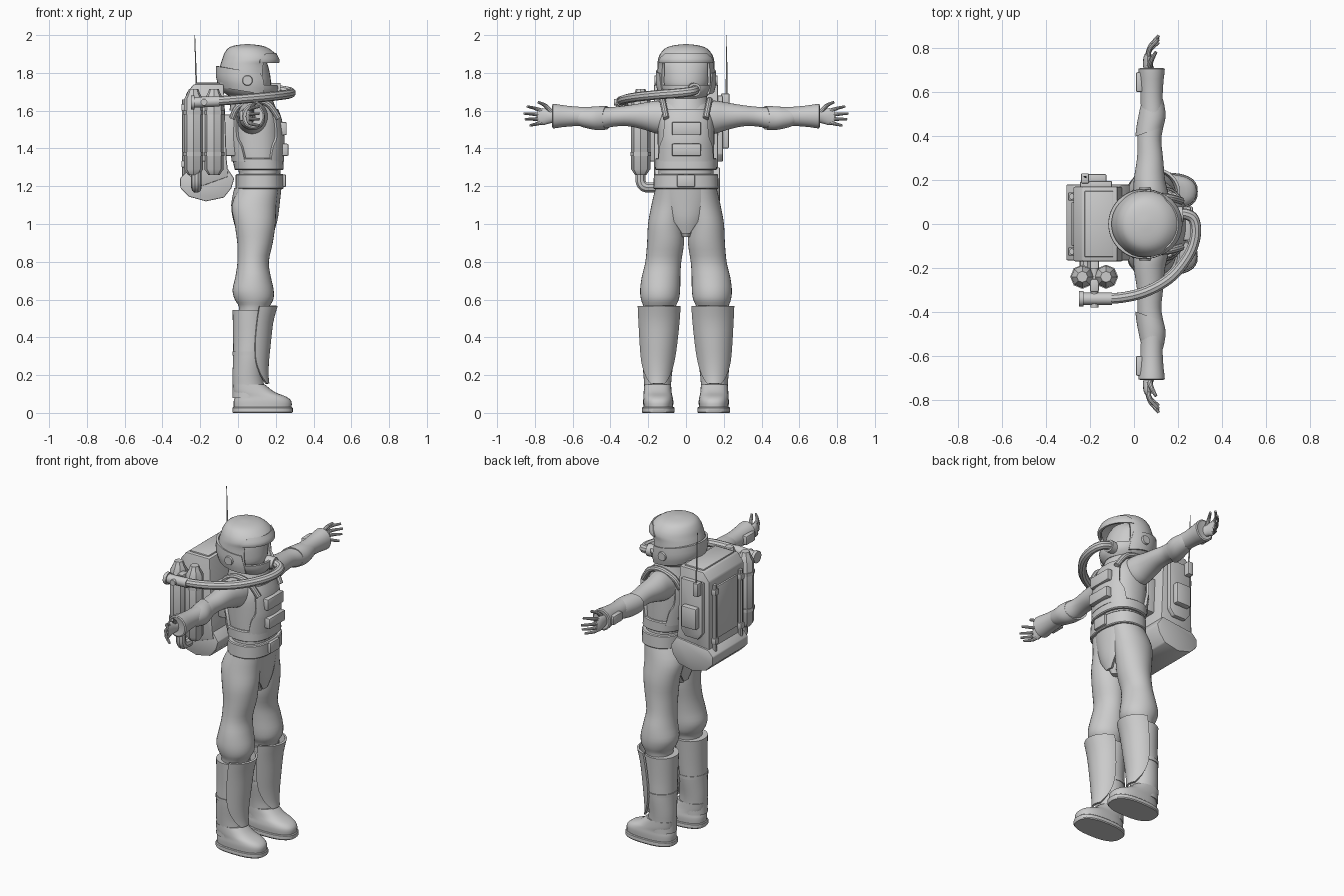
import bpy, bmesh, math
from mathutils import Vector, Matrix
PI = math.pi


def finish(name, bm, thick=0, bevel=0):
    bmesh.ops.recalc_face_normals(bm, faces=bm.faces)
    me = bpy.data.meshes.new(name)
    bm.to_mesh(me)
    bm.free()
    ob = bpy.data.objects.new(name, me)
    bpy.context.collection.objects.link(ob)
    if thick:
        m = ob.modifiers.new("thickness", 'SOLIDIFY')
        m.thickness, m.offset = thick, -1
    if bevel:
        m = ob.modifiers.new("bevel", 'BEVEL')
        m.width, m.segments = bevel, 2
    return ob


def spline(rows, steps):
    out = []
    for i in range(len(rows) - 1):
        p = [rows[max(0, min(len(rows) - 1, i + d))] for d in (-1, 0, 1, 2)]
        for k in range(steps):
            t = k / steps
            out.append([b + .5 * t * (c - a + t * (2*a - 5*b + 4*c - d + t * (3*(b - c) + d - a)))
                        for a, b, c, d in zip(*p)])
    return out + [rows[-1]]


def loft(name, rows, axis='z', steps=3, n=32, power=2, face=0, thick=0, hole=None, tilt=0, caps=True):
    """rows: (position, c1, c2, r1, r2[, half angle of an open arc]); axis z: c=(x,y), axis y: c=(x,z)"""
    bm, rings = bmesh.new(), []
    arc = len(rows[0]) == 6
    for r in spline(rows, steps):
        ring = []
        for k in range(n + arc):
            a = face + (r[5] * (2 * k / n - 1) if arc else 2 * PI * k / n)
            c, s = math.cos(a), math.sin(a)
            u = math.copysign(abs(c) ** (2 / power), c) * r[3]
            v = math.copysign(abs(s) ** (2 / power), s) * r[4]
            p = (r[1] + u, r[2] + v, r[0] + tilt * u) if axis == 'z' else (r[1] + u, r[0] + tilt * u, r[2] + v)
            ring.append(bm.verts.new(p))
        rings.append(ring)
    for A, B in zip(rings, rings[1:]):
        for k in range(n):
            j = (k + 1) % len(A)
            f = bm.faces.new((A[k], A[j], B[j], B[k]))
            c = f.calc_center_median()
            if hole and hole[0] < c.z < hole[1] and abs(math.atan2(c.y, c.x - .055)) < hole[2]:
                bm.faces.remove(f)
    if caps and not arc:
        bm.faces.new(rings[0])
        bm.faces.new(rings[-1])
    return finish(name, bm, thick)


def box(name, x, y, z, bevel=.008):
    bm = bmesh.new()
    bmesh.ops.create_cube(bm, size=1)
    for v in bm.verts:
        v.co = [sum(r) / 2 + (r[1] - r[0]) * c for r, c in zip((x, y, z), v.co)]
    return finish(name, bm, bevel=bevel)


def rod(name, a, b, r1, r2=None, n=16):
    a, b = Vector(a), Vector(b)
    bm = bmesh.new()
    bmesh.ops.create_cone(bm, cap_ends=True, segments=n, radius1=r1, radius2=r1 if r2 is None else r2, depth=(b - a).length)
    q = (b - a).to_track_quat('Z', 'Y').to_matrix().to_4x4()
    bm.transform(Matrix.Translation((a + b) / 2) @ q)
    return finish(name, bm)


def tube(name, pts, r, taper=1):
    cu = bpy.data.curves.new(name, 'CURVE')
    cu.dimensions, cu.bevel_depth, cu.bevel_resolution, cu.use_fill_caps = '3D', r, 3, True
    path = spline(pts, 6)
    s = cu.splines.new('POLY')
    s.points.add(len(path) - 1)
    for i, (p, c) in enumerate(zip(s.points, path)):
        p.co = (*c, 1)
        p.radius = 1 + (taper - 1) * i / (len(path) - 1)
    ob = bpy.data.objects.new(name, cu)
    bpy.context.collection.objects.link(ob)


def prism(name, pts, y0, y1, bevel=0):
    bm = bmesh.new()
    A, B = [[bm.verts.new((x, y, z)) for x, z in pts] for y in (y0, y1)]
    bm.faces.new(A)
    bm.faces.new(B)
    for k in range(len(A)):
        j = (k + 1) % len(A)
        bm.faces.new((A[k], A[j], B[j], B[k]))
    return finish(name, bm, bevel=bevel)


# Torso, pelvis, belt
loft("torso", [(1.17, .11, 0, .11, .155), (1.27, .115, 0, .11, .146), (1.35, .105, 0, .122, .148),
               (1.45, .10, 0, .13, .15), (1.55, .095, 0, .125, .15), (1.62, .085, 0, .105, .13),
               (1.66, .075, 0, .09, .10), (1.71, .07, 0, .08, .085)], power=2.3)
loft("pelvis", [(1.2, .11, 0, .112, .155), (1.1, .09, 0, .118, .13), (1.0, .09, 0, .10, .07), (.93, .09, 0, .07, .025)])
loft("belt", [(1.185, .115, 0, .122, .168), (1.19, .115, 0, .127, .173), (1.26, .115, 0, .127, .17),
              (1.265, .115, 0, .122, .165)], steps=1, power=2.4)
box("buckle", (.23, .255), (-.048, .048), (1.195, 1.263))
loft("waist_band", [(1.285, .112, 0, .124, .156), (1.29, .112, 0, .13, .163), (1.345, .105, 0, .135, .162),
                    (1.35, .105, 0, .13, .156)], steps=1, power=2.4)

# Vest plates with shoulder straps and pouches
for nm, f in (("vest_front", 0), ("vest_back", PI)):
    loft(nm, [(1.33, .105, 0, .138, .163, 1.1), (1.41, .102, 0, .145, .163, 1.0), (1.46, .10, 0, .146, .163, .8),
              (1.55, .095, 0, .138, .16, .75), (1.61, .09, 0, .122, .14, .8)], face=f, thick=.02, power=2.3)
box("upper_pouch", (.22, .258), (-.075, .08), (1.47, 1.54))
box("lower_pouch", (.22, .268), (-.075, .08), (1.36, 1.425))
loft("collar", [(1.60, .08, 0, .125, .135), (1.64, .075, 0, .115, .12), (1.68, .07, 0, .105, .11)], steps=2)

# Front and back hip panels
for nm, f in (("front_hip_panel", 0), ("back_hip_panel", PI)):
    loft(nm, [(1.19, .105, 0, .125, .165, .85), (1.1, .092, 0, .128, .15, .8), (1.02, .092, 0, .117, .12, .6),
              (.95, .092, 0, .095, .09, .25)], face=f, thick=.02, n=16)

for s, side in ((1, "left"), (-1, "right")):
    # Shoulder strap
    tube(side + "_strap", [(.215, s*.105, 1.56), (.16, s*.12, 1.635), (.08, s*.125, 1.655), (.0, s*.115, 1.62), (-.03, s*.1, 1.56)], .017)
    # Trouser leg
    loft(side + "_leg", [(1.19, .11, s*.08, .105, .082), (1.10, .085, s*.088, .118, .095), (1.0, .09, s*.105, .108, .096),
                         (.9, .09, s*.108, .094, .098), (.8, .08, s*.12, .083, .095), (.72, .08, s*.132, .094, .102),
                         (.65, .08, s*.137, .109, .106), (.6, .085, s*.138, .102, .10), (.56, .085, s*.14, .08, .085),
                         (.5, .07, s*.14, .07, .08)])
    # Boot
    loft(side + "_boot", [(.08, .055, s*.15, .085, .072), (.14, .055, s*.15, .083, .071), (.2, .052, s*.15, .081, .075),
                          (.3, .06, s*.147, .086, .086), (.4, .066, s*.143, .092, .09), (.545, .066, s*.14, .095, .098)])
    loft(side + "_foot", [(.025, .13, s*.147, .153, .078), (.06, .13, s*.147, .153, .08), (.085, .12, s*.148, .137, .077),
                          (.11, .085, s*.15, .11, .074), (.15, .058, s*.15, .085, .071)], power=2.5)
    loft(side + "_sole", [(0, .13, s*.147, .156, .083), (.006, .13, s*.147, .16, .087), (.026, .13, s*.147, .16, .086),
                          (.03, .13, s*.147, .156, .082)], steps=1, power=2.6)
    loft(side + "_boot_strap", [(.305, .06, s*.147, .089, .09), (.325, .061, s*.147, .09, .091)], steps=1)
    # Shin guard, narrowing to a point at the ankle
    loft(side + "_shin_guard", [(.565, .08, s*.142, .13, .118, 1.3), (.48, .075, s*.143, .112, .112, 1.33),
                                (.36, .066, s*.146, .107, .102, 1.33), (.27, .06, s*.149, .104, .094, 1.2),
                                (.2, .06, s*.15, .102, .085, .9), (.155, .06, s*.15, .106, .08, .5)], n=20, thick=.012)

    # Sleeve, elbow, gauntlet
    loft(side + "_sleeve", [(s*.07, .08, 1.56, .09, .085), (s*.15, .075, 1.565, .078, .088), (s*.21, .07, 1.57, .07, .074),
                            (s*.30, .073, 1.573, .059, .056), (s*.38, .07, 1.568, .054, .052), (s*.44, .075, 1.56, .058, .057),
                            (s*.49, .08, 1.56, .06, .057), (s*.55, .08, 1.565, .045, .045)], 'y')
    loft(side + "_elbow_guard", [(s*.42, .07, 1.562, .064, .062), (s*.47, .078, 1.56, .066, .063),
                                 (s*.53, .08, 1.563, .056, .055), (s*.56, .08, 1.566, .048, .048)], 'y', tilt=s*.35)
    loft(side + "_gauntlet", [(s*.50, .083, 1.57, .052, .05), (s*.58, .08, 1.57, .05, .051), (s*.66, .08, 1.571, .055, .059),
                              (s*.705, .08, 1.571, .06, .065), (s*.706, .08, 1.571, .045, .048)], 'y', steps=2)
    box(side + "_wrist_panel", (.008, .04), sorted((s*.6, s*.69)), (1.545, 1.6))
    # Hand
    loft(side + "_palm", [(s*.68, .075, 1.57, .026, .03), (s*.72, .064, 1.57, .023, .037), (s*.76, .062, 1.568, .018, .045),
                          (s*.785, .067, 1.568, .01, .038)], 'y', n=16)
    for i, (y0, z0, y1, z1) in enumerate([(.765, 1.60, .84, 1.622), (.77, 1.578, .857, 1.585), (.77, 1.556, .85, 1.555),
                                          (.765, 1.538, .825, 1.522)]):
        tube(f"{side}_finger_{i+1}", [(.064, s*y0, z0), (.074, s*(y0*.55 + y1*.45), z0*.45 + z1*.55), (.113, s*y1, z1)], .0125, .5)
    tube(side + "_thumb", [(.07, s*.715, 1.595), (.08, s*.745, 1.627), (.1, s*.782, 1.645)], .014, .5)
    # Helmet ear knob
    rod(side + "_ear_knob", (.05, s*.13, 1.76), (.05, s*.168, 1.76), .035, .025)

# Helmet shell with visor opening
loft("helmet", [(1.665, .085, 0, .10, .095), (1.695, .065, 0, .142, .13), (1.735, .05, 0, .16, .152),
                (1.79, .046, 0, .152, .153), (1.84, .052, 0, .146, .15), (1.868, .063, 0, .148, .149),
                (1.9, .062, 0, .136, .137), (1.93, .055, 0, .108, .11), (1.945, .052, 0, .07, .07), (1.952, .05, 0, .012, .012)],
     hole=(1.735, 1.862, .95), thick=.014)
loft("visor", [(1.69, .055, 0, .09, .09), (1.73, .055, 0, .118, .122), (1.79, .055, 0, .115, .13),
               (1.85, .055, 0, .10, .128), (1.89, .055, 0, .08, .09)])
loft("helmet_brim", [(1.852, .06, 0, .158, .153, 1.2), (1.872, .063, 0, .156, .153, 1.2), (1.905, .062, 0, .14, .14, .9)],
     thick=.015, n=20)
loft("helmet_neck_guard", [(1.70, .05, 0, .15, .15, 2.2), (1.75, .046, 0, .162, .16, 2.15), (1.81, .046, 0, .162, .158, 2.05)],
     face=PI, thick=.014, tilt=-.16)

# Backpack
prism("pack_body", [(-.075, 1.74), (-.235, 1.74), (-.275, 1.69), (-.275, 1.27), (-.19, 1.2), (-.05, 1.25), (-.06, 1.34)],
      -.17, .17, .008)
prism("pack_base", [(-.275, 1.275), (-.308, 1.24), (-.305, 1.19), (-.26, 1.145), (-.17, 1.12), (-.075, 1.14), (-.035, 1.19),
                    (-.02, 1.24), (-.06, 1.3)], -.165, .18, .006)
box("pack_rear_panel", (-.285, -.26), (-.1, .1), (1.32, 1.64))
box("pack_mount", (-.1, -.01), (-.1, .1), (1.36, 1.58))
box("pack_top_cover", (-.225, -.095), (-.15, .15), (1.735, 1.748), .004)
for y in (-.125, .125):
    rod("pack_rail", (-.282, y, 1.24), (-.282, y, 1.66), .014, n=8)
    for z in (1.3, 1.6):
        box("rail_clip", (-.3, -.26), (y - .018, y + .018), (z, z + .035), .004)
prism("pack_side_plate", [(-.245, 1.68), (-.1, 1.68), (-.1, 1.37), (-.13, 1.33), (-.215, 1.33), (-.245, 1.37)], .16, .195, .005)
box("side_pouch", (-.225, -.125), (.185, .228), (1.4, 1.53))
box("antenna_mount", (-.24, -.205), (.185, .23), (1.61, 1.69), .004)
rod("antenna", (-.219, .214, 1.68), (-.229, .216, 2.0), .005, .002, 8)

# Air tanks with elbow pipes
for i, x in enumerate((-.235, -.127)):
    loft(f"tank_{i+1}", [(1.26, x, -.24, .03, .03), (1.29, x, -.24, .051, .051), (1.66, x, -.24, .051, .051),
                         (1.69, x, -.24, .034, .034), (1.715, x, -.24, .025, .025)], steps=1, n=8)
    for z in (1.36, 1.58):
        rod("tank_band", (x, -.24, z), (x, -.24, z + .02), .055, n=8)
tube("tank_pipe", [(-.22, -.24, 1.28), (-.22, -.24, 1.225), (-.22, -.225, 1.2), (-.22, -.2, 1.193), (-.22, -.15, 1.193)], .028)
box("tank_bracket", (-.2, -.16), (-.25, -.16), (1.33, 1.62))

# Air hose, valve and chin fitting
tube("air_hose", [(.18, .045, 1.712), (.235, .045, 1.708), (.272, .02, 1.70), (.28, -.05, 1.692), (.25, -.14, 1.685), (.17, -.24, 1.675),
                  (.06, -.305, 1.665), (-.06, -.335, 1.655), (-.2, -.34, 1.645)], .025)
rod("chin_fitting", (.17, .04, 1.712), (.222, .045, 1.71), .036)
rod("valve_body", (-.245, -.34, 1.643), (-.1, -.34, 1.65), .028, n=12)
rod("valve_end", (-.25, -.34, 1.643), (-.23, -.34, 1.643), .036, n=12)
rod("valve_stem", (-.18, -.38, 1.645), (-.18, -.2, 1.645), .018, n=12)
box("valve_block", (-.2, -.16), (-.31, -.25), (1.625, 1.67))

# Shading
bpy.ops.object.select_all(action='SELECT')
bpy.context.view_layer.objects.active = bpy.data.objects["torso"]
bpy.ops.object.convert(target='MESH')
bpy.ops.object.shade_smooth_by_angle(angle=math.radians(35))
